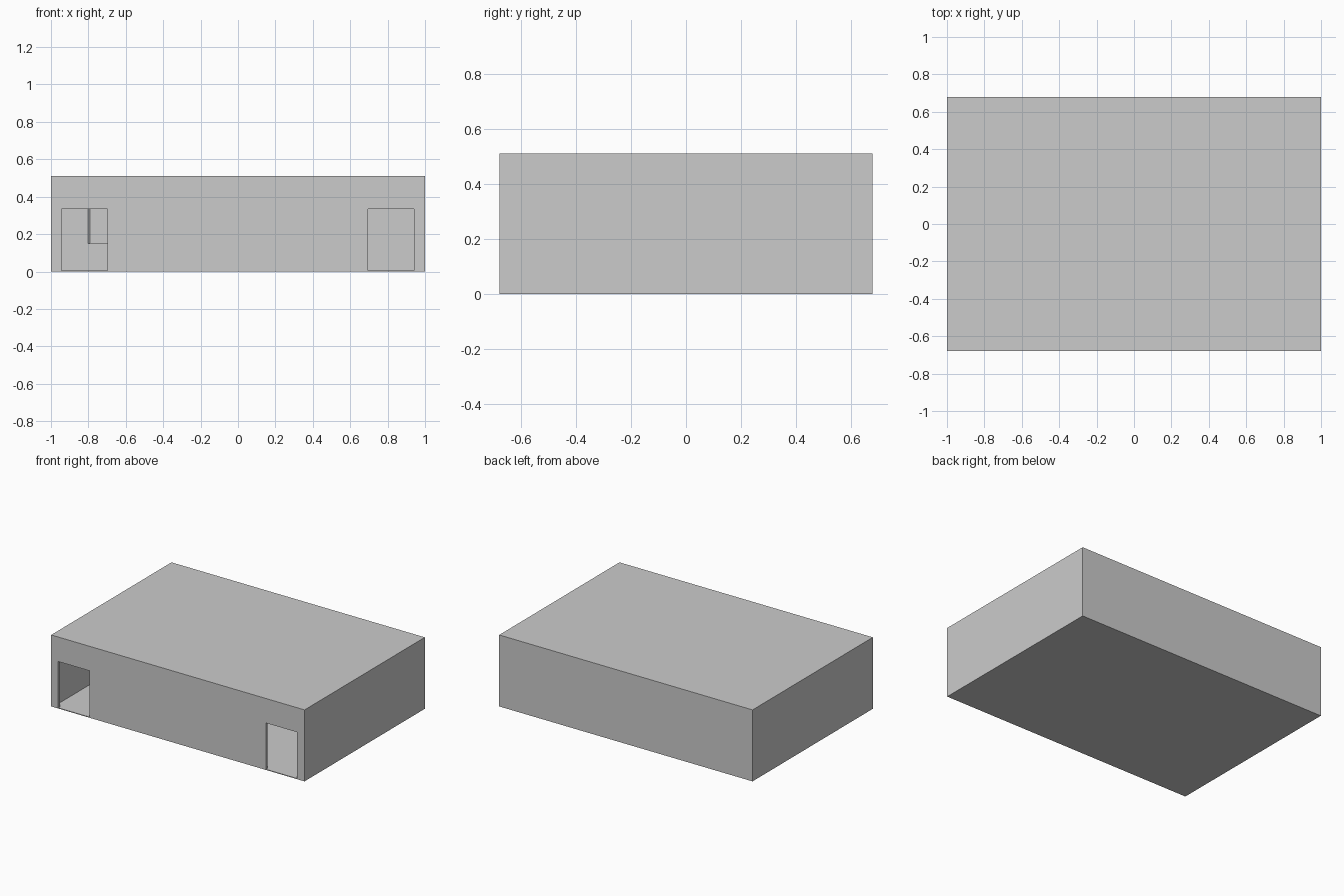
import bpy, bmesh

if "Cube" in bpy.data.objects:
    bpy.data.objects.remove(bpy.data.objects["Cube"])

W, D, H = 1.0, 0.678, 0.51      # half width, half depth, height
T, FLOOR = 0.02, 0.005          # wall and floor thickness


def box(name, lo, hi, taper=0.0):
    """Axis-aligned box; taper insets the front (-y) face along x."""
    bm = bmesh.new()
    bmesh.ops.create_cube(bm, size=1.0)
    for v in bm.verts:
        front = v.co.y < 0
        side = 1 if v.co.x > 0 else -1
        v.co = [(a + b) / 2 + c * (b - a) for a, b, c in zip(lo, hi, v.co)]
        if front:
            v.co.x -= side * taper
    mesh = bpy.data.meshes.new(name)
    bm.to_mesh(mesh)
    bm.free()
    obj = bpy.data.objects.new(name, mesh)
    bpy.context.collection.objects.link(obj)
    return obj


def cut(target, cutter):
    mod = target.modifiers.new(cutter.name, 'BOOLEAN')
    mod.operation = 'DIFFERENCE'
    mod.solver = 'EXACT'
    mod.object = cutter
    cutter.hide_render = True
    cutter.hide_viewport = True


# Building shell, hollowed out
shell = box("building_shell", (-W, -D, 0), (W, D, H))
cut(shell, box("room_cutter", (-W + T, -D + T, FLOOR), (W - T, D - T, H - T)))

# Two doorways in the front wall
for side, x0, x1 in (("left", -0.945, -0.698), ("right", 0.695, 0.942)):
    cut(shell, box(side + "_door_cutter", (x0, -D - 0.1, FLOOR), (x1, -D + T + 0.01, 0.335)))

# Wall board on the back wall, with slanted side edges
box("wall_board", (-0.803, D - T - 0.03, 0.15), (0.0, D - T + 0.005, 0.42), taper=0.013)
